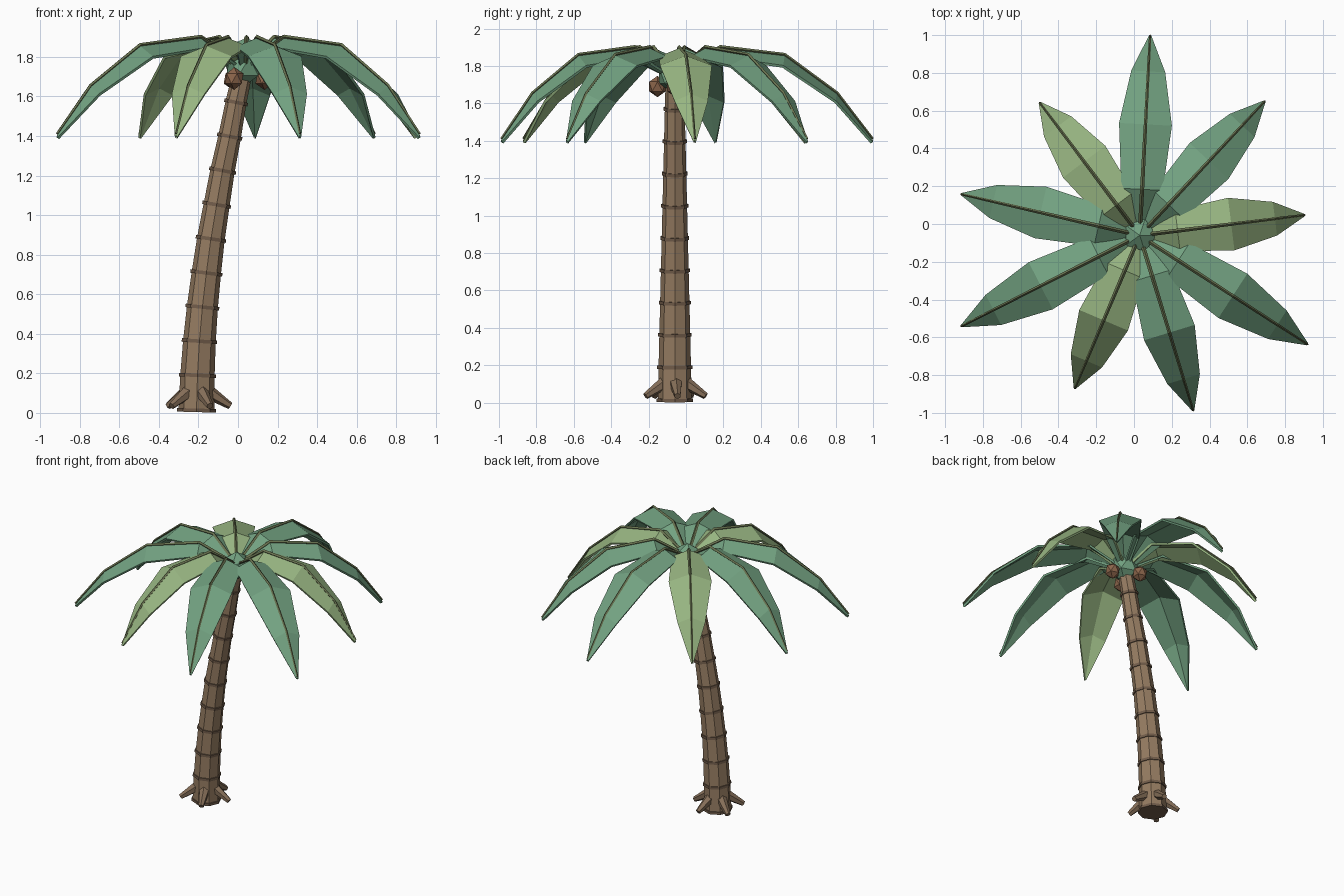
import bpy, bmesh, math
from mathutils import Vector, Matrix

if "Cube" in bpy.data.objects:
    bpy.data.objects.remove(bpy.data.objects["Cube"])

CX, CY = 0.03, -0.06          # crown axis


def mat(name, rgb):
    m = bpy.data.materials.new(name)
    m.diffuse_color = (*rgb, 1)
    m.use_nodes = True
    m.node_tree.nodes["Principled BSDF"].inputs["Base Color"].default_value = m.diffuse_color
    return m


BARK = mat("bark", (0.30, 0.20, 0.12))
RING = mat("bark_ring", (0.17, 0.11, 0.07))
ROOT = mat("root", (0.24, 0.16, 0.10))
NUT = mat("nut", (0.26, 0.13, 0.07))
GREEN = mat("leaf_green", (0.17, 0.36, 0.22))
LIGHT = mat("leaf_light", (0.31, 0.46, 0.22))
RIB = mat("leaf_rib", (0.14, 0.17, 0.08))


def finish(name, bm, material):
    bmesh.ops.recalc_face_normals(bm, faces=bm.faces)
    me = bpy.data.meshes.new(name)
    bm.to_mesh(me)
    bm.free()
    ob = bpy.data.objects.new(name, me)
    bpy.context.collection.objects.link(ob)
    me.materials.append(material)
    return ob


def tube(name, pts, radii, sides, material):
    """Faceted tube through pts with a radius at each point."""
    bm = bmesh.new()
    pts = [Vector(p) for p in pts]
    loops = []
    for i, p in enumerate(pts):
        t = (pts[min(i + 1, len(pts) - 1)] - pts[max(i - 1, 0)]).normalized()
        ref = Vector((1, 0, 0)) if abs(t.z) > 0.9 else Vector((0, 0, 1))
        u = (ref - t * ref.dot(t)).normalized()
        v = t.cross(u)
        loops.append([bm.verts.new(p + radii[i] * (u * math.cos(a) + v * math.sin(a)))
                      for a in (2 * math.pi * k / sides for k in range(sides))])
    for a, b in zip(loops, loops[1:]):
        for k in range(sides):
            j = (k + 1) % sides
            bm.faces.new((a[k], a[j], b[j], b[k]))
    bm.faces.new(loops[0][::-1])
    bm.faces.new(loops[-1])
    return finish(name, bm, material)


def ball(name, loc, r, material, squash=1.0):
    bm = bmesh.new()
    bmesh.ops.create_icosphere(bm, subdivisions=1, radius=r)
    bmesh.ops.transform(bm, matrix=Matrix.Translation(loc) @ Matrix.Diagonal((1, 1, squash, 1)),
                        verts=bm.verts)
    return finish(name, bm, material)


# leaning trunk
xs = [-0.21, -0.205, -0.195, -0.18, -0.16, -0.137, -0.108, -0.078, -0.042, -0.01, 0.025]
zs = [0.005] + [0.19 + 0.1725 * i for i in range(9)] + [1.73]
rs = [0.091 - 0.0042 * i for i in range(11)]
path = [Vector((x, CY, z)) for x, z in zip(xs, zs)]
tube("trunk", path, rs, 8, BARK)

# bark rings at each trunk joint
for i in range(10):
    d = (path[i + 1] - path[max(i - 1, 0)]).normalized() * 0.009
    c = path[i] + (Vector((0, 0, 0.008)) if i == 0 else Vector())
    tube(f"bark_ring_{i}", [c - d, c + d], [rs[i] + 0.007] * 2, 8, RING)

# roots around the base
for k in range(5):
    a = math.radians(5 + 72 * k)
    d = Vector((math.cos(a), math.sin(a), 0))
    c = Vector((-0.208, CY, 0))
    tube(f"root_{k}", [c + d * 0.06 + Vector((0, 0, 0.105)), c + d * 0.17 + Vector((0, 0, 0.035))],
         [0.036, 0.018], 6, ROOT)

# crown bud and nuts
ball("crown_bud", (CX, CY, 1.75), 0.1, GREEN)
for k in range(3):
    a = math.radians(-118 + 120 * k)
    ball(f"nut_{k}", (CX + 0.105 * math.cos(a), CY + 0.105 * math.sin(a), 1.69), 0.052, NUT, 1.1)

# fronds: (fraction of length, midrib height, half width)
SECTIONS = [(0.06, 1.79, 0.045), (0.23, 1.895, 0.11), (0.555, 1.855, 0.14),
            (0.82, 1.65, 0.09), (1.0, 1.405, 0.006)]
for k in range(9):
    a = math.radians(7 + 40 * k)
    length = (0.88, 0.97, 1.06)[k % 3]
    d = Vector((math.cos(a), math.sin(a), 0))
    s = Vector((-d.y, d.x, 0))
    bm = bmesh.new()
    rows, mid = [], []
    for f, z, w in SECTIONS:
        p = Vector((CX, CY, z)) + d * f * length
        drop = Vector((0, 0, 0.01 + 0.3 * w))
        mid.append(p + Vector((0, 0, 0.006)))
        rows.append([bm.verts.new(q) for q in (p - s * w - drop, p, p + s * w - drop)])
    for r0, r1 in zip(rows, rows[1:]):
        for j in range(2):
            bm.faces.new((r0[j], r1[j], r1[j + 1], r0[j + 1]))
    leaf = finish(f"frond_{k}", bm, LIGHT if k % 3 == 0 else GREEN)
    sol = leaf.modifiers.new("thickness", "SOLIDIFY")
    sol.thickness = 0.014
    sol.offset = -1 if leaf.data.polygons[2].normal.z > 0 else 1
    tube(f"frond_rib_{k}", mid, [0.011, 0.011, 0.009, 0.008, 0.006], 4, RIB)
